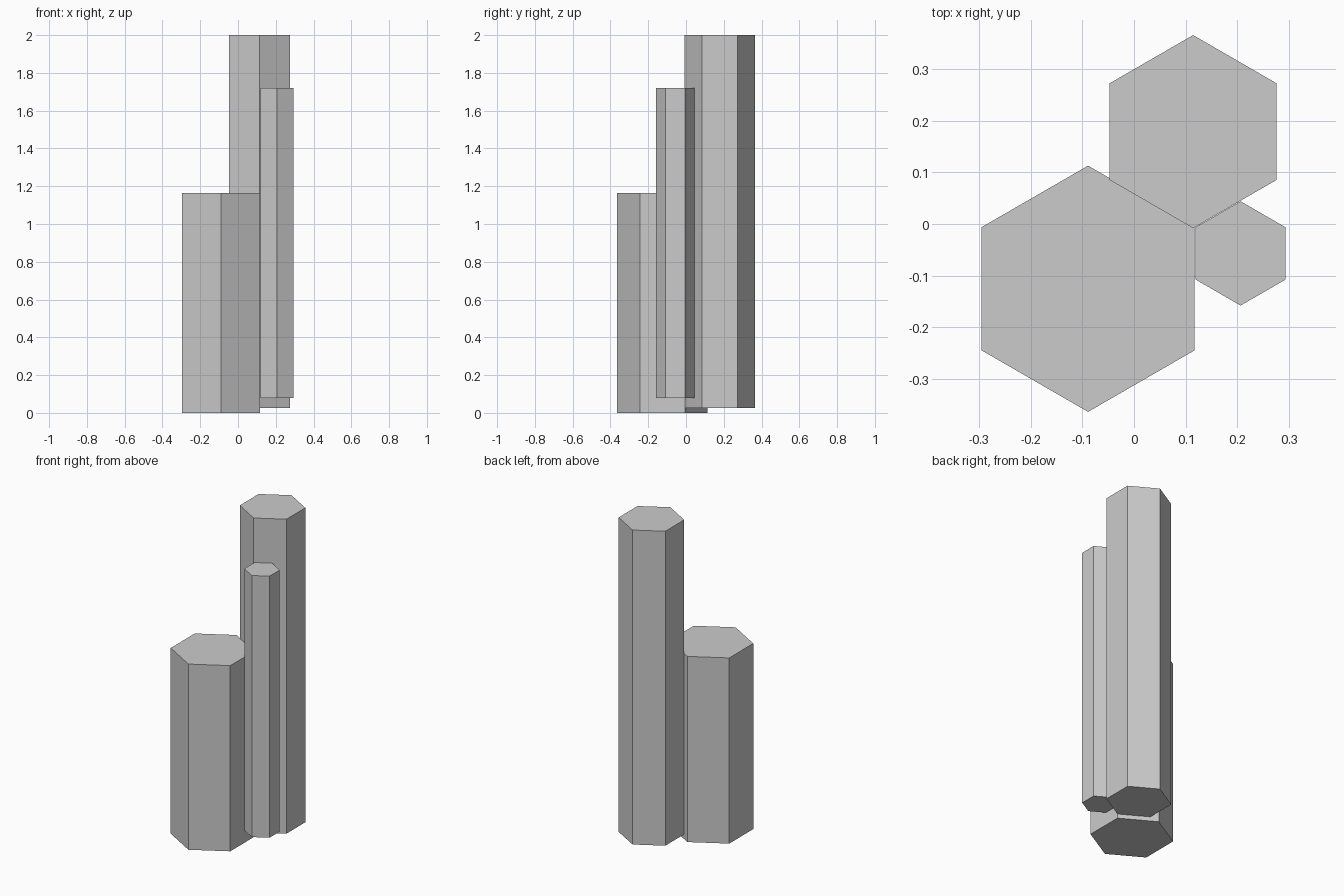
import bpy, bmesh, math

if "Cube" in bpy.data.objects:
    bpy.data.objects.remove(bpy.data.objects["Cube"])


def hex_column(name, x, y, radius, z0, z1):
    """Six-sided column with corners pointing along +y and -y."""
    bm = bmesh.new()
    ring = []
    for i in range(6):
        a = math.radians(90 + 60 * i)
        ring.append(bm.verts.new((radius * math.cos(a), radius * math.sin(a), 0)))
    base = bm.faces.new(ring)
    ext = bmesh.ops.extrude_face_region(bm, geom=[base], use_keep_orig=True)
    top = [v for v in ext["geom"] if isinstance(v, bmesh.types.BMVert)]
    bmesh.ops.translate(bm, verts=top, vec=(0, 0, z1 - z0))
    bmesh.ops.recalc_face_normals(bm, faces=bm.faces)
    mesh = bpy.data.meshes.new(name)
    bm.to_mesh(mesh)
    bm.free()
    obj = bpy.data.objects.new(name, mesh)
    obj.location = (x, y, z0)
    bpy.context.collection.objects.link(obj)
    return obj


# Cluster of three basalt-like columns
hex_column("wide_short_column", -0.089, -0.1255, 0.2385, 0.0, 1.165)
hex_column("tall_column", 0.1145, 0.179, 0.187, 0.027, 2.0)
hex_column("thin_column", 0.2065, -0.057, 0.101, 0.08, 1.721)
